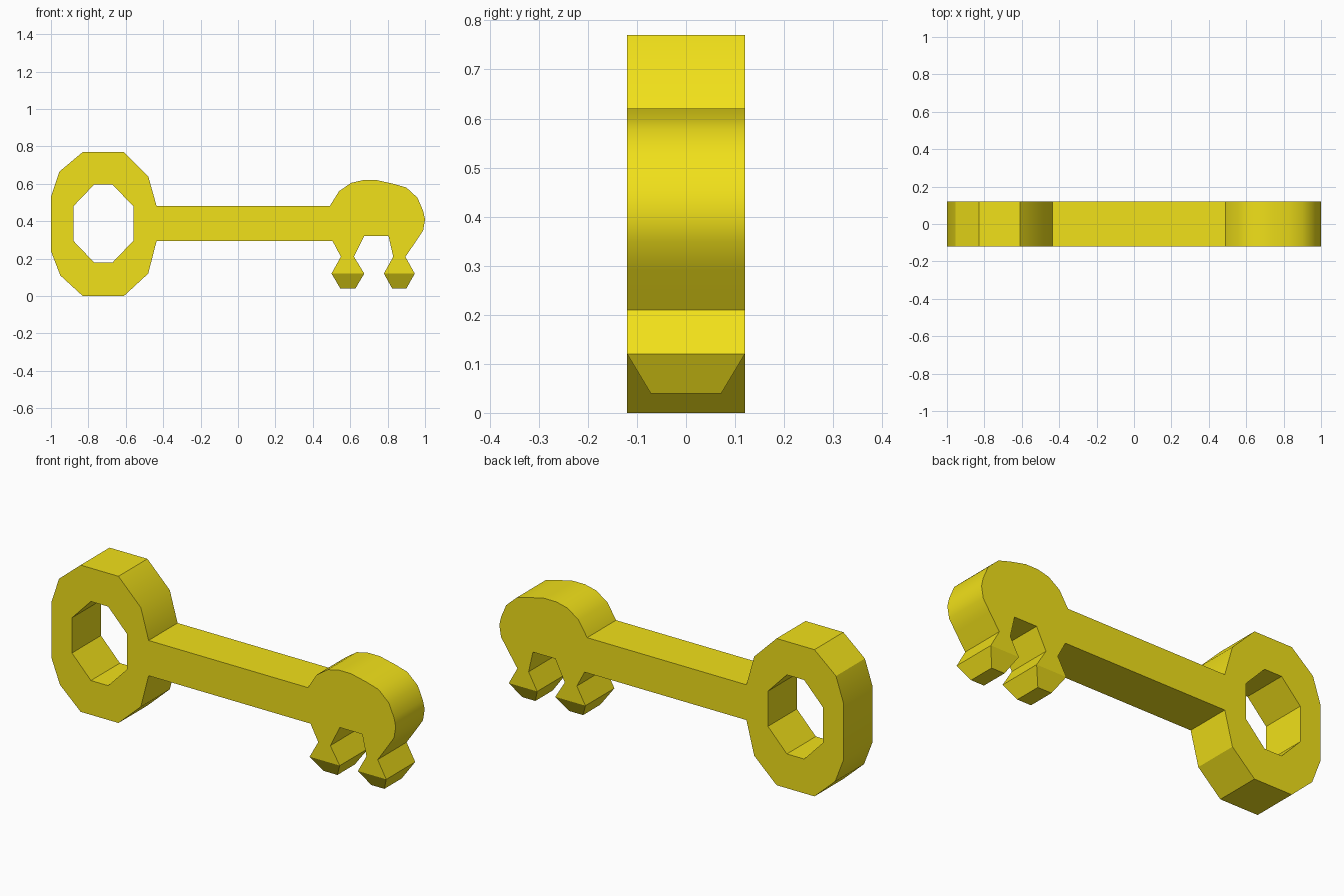
import bpy, bmesh
from mathutils import Vector

if "Cube" in bpy.data.objects:
    bpy.data.objects.remove(bpy.data.objects["Cube"])

HALF = 0.12  # half thickness in y

# Outline: handle ring, shaft top, rounded head, two teeth, shaft underside
outline = [
    (-0.435, 0.295), (-0.48, 0.12), (-0.61, 0.0), (-0.83, 0.0), (-0.95, 0.11),
    (-1.0, 0.24), (-1.0, 0.53), (-0.955, 0.665), (-0.83, 0.77), (-0.61, 0.77),
    (-0.48, 0.64), (-0.435, 0.48),
    (0.49, 0.48), (0.54, 0.56), (0.605, 0.605), (0.67, 0.62), (0.74, 0.62),
    (0.83, 0.60), (0.90, 0.58), (0.96, 0.525), (0.99, 0.455), (1.0, 0.41),
    (0.99, 0.35), (0.95, 0.29),
    (0.895, 0.21), (0.945, 0.12), (0.78, 0.12), (0.83, 0.21),
    (0.805, 0.32), (0.675, 0.32),
    (0.62, 0.21), (0.675, 0.12), (0.50, 0.12), (0.55, 0.21),
    (0.505, 0.295),
]
# Finger hole in the handle ring
hole = [
    (-0.77, 0.595), (-0.67, 0.595), (-0.56, 0.48), (-0.56, 0.295),
    (-0.67, 0.18), (-0.77, 0.18), (-0.88, 0.295), (-0.88, 0.48),
]


def loop_edges(bm, points):
    vs = [bm.verts.new((x, -HALF, z)) for x, z in points]
    return [bm.edges.new((vs[i - 1], vs[i])) for i in range(len(vs))]


# Key plate with hole, extruded through the thickness
bm = bmesh.new()
edges = loop_edges(bm, outline) + loop_edges(bm, hole)
bmesh.ops.triangle_fill(bm, edges=edges, use_beauty=True, normal=(0, -1, 0))
ext = bmesh.ops.extrude_face_region(bm, geom=bm.faces[:])
bmesh.ops.translate(bm, vec=(0, 2 * HALF, 0),
                    verts=[g for g in ext["geom"] if isinstance(g, bmesh.types.BMVert)])
bmesh.ops.recalc_face_normals(bm, faces=bm.faces[:])

# Tapered tips under both teeth
tips = [f for f in bm.faces
        if all(abs(v.co.z - 0.12) < 1e-4 and v.co.x > 0 for v in f.verts)]
for face in tips:
    center = face.calc_center_median()
    ext = bmesh.ops.extrude_face_region(bm, geom=[face])
    for v in [g for g in ext["geom"] if isinstance(g, bmesh.types.BMVert)]:
        d = v.co - center
        v.co = center + Vector((d.x * 0.46, d.y * 0.6, -0.08))
    if face.is_valid:
        bmesh.ops.delete(bm, geom=[face], context='FACES_ONLY')
bmesh.ops.recalc_face_normals(bm, faces=bm.faces[:])

mesh = bpy.data.meshes.new("key")
bm.to_mesh(mesh)
bm.free()
key = bpy.data.objects.new("key", mesh)
bpy.context.collection.objects.link(key)

# Yellow material
mat = bpy.data.materials.new("yellow")
mat.diffuse_color = (0.88, 0.75, 0.01, 1)
mat.use_nodes = True
mat.node_tree.nodes["Principled BSDF"].inputs["Base Color"].default_value = mat.diffuse_color
mesh.materials.append(mat)

# Smooth curve on the head, crisp edges elsewhere
bpy.context.view_layer.objects.active = key
key.select_set(True)
bpy.ops.object.shade_smooth_by_angle(angle=0.52)
